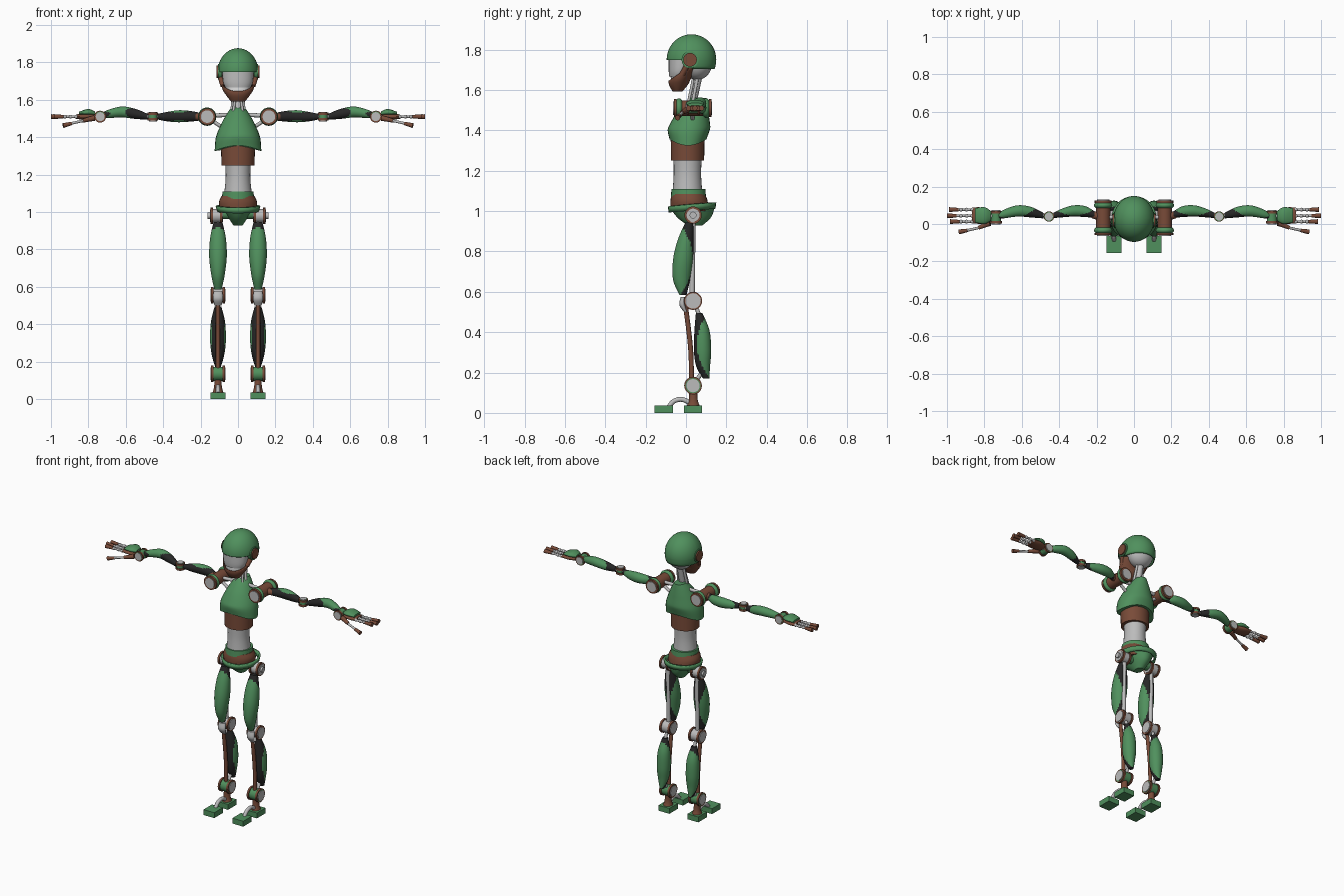
import bpy
import bmesh
import math
from mathutils import Vector

if "Cube" in bpy.data.objects:
    bpy.data.objects.remove(bpy.data.objects["Cube"])


def make_material(name, colour):
    mat = bpy.data.materials.new(name)
    mat.use_nodes = True
    mat.diffuse_color = (*colour, 1)
    mat.node_tree.nodes["Principled BSDF"].inputs["Base Color"].default_value = (*colour, 1)
    return mat


GREEN = make_material("armour green", (0.08, 0.28, 0.11))
BROWN = make_material("copper brown", (0.19, 0.07, 0.04))
GREY = make_material("light grey", (0.5, 0.5, 0.5))
BLACK = make_material("muscle black", (0.02, 0.02, 0.02))
WHITE = make_material("tooth white", (0.8, 0.8, 0.8))


def finish(name, bm, mat, mirror=False, shell=0, second=None, rule=None):
    """Turn a bmesh into a named object; rule picks faces for the second colour."""
    bmesh.ops.recalc_face_normals(bm, faces=bm.faces)
    for face in bm.faces:
        face.smooth = True
        if rule and rule(face.calc_center_median()):
            face.material_index = 1
    mesh = bpy.data.meshes.new(name)
    bm.to_mesh(mesh)
    bm.free()
    mesh.set_sharp_from_angle(angle=math.radians(35))
    mesh.materials.append(mat)
    if second:
        mesh.materials.append(second)
    obj = bpy.data.objects.new(name, mesh)
    bpy.context.collection.objects.link(obj)
    if shell:
        mod = obj.modifiers.new("thickness", "SOLIDIFY")
        mod.thickness = shell
    if mirror:
        obj.modifiers.new("mirror", "MIRROR").use_clip = False
        obj.modifiers["mirror"].use_mirror_merge = False
    return obj


def blend(rows, steps):
    """Catmull-Rom resampling of a list of number rows."""
    out = []
    for i in range(len(rows) - 1):
        quad = [rows[max(0, min(len(rows) - 1, i + k))] for k in (-1, 0, 1, 2)]
        for s in range(steps):
            t = s / steps
            out.append([b + 0.5 * t * (c - a + t * (2 * a - 5 * b + 4 * c - d + t * (3 * (b - c) + d - a)))
                        for a, b, c, d in zip(*quad)])
    return out + [rows[-1]]


def loft_bm(rows, axis="z", steps=5, sides=28, caps=True):
    """Elliptic rings: rows are x, y, z, then the two radii across the axis."""
    bm = bmesh.new()
    rings = []
    for x, y, z, a, b in blend(rows, steps):
        ring = []
        for k in range(sides):
            u = a * math.cos(math.tau * k / sides)
            v = b * math.sin(math.tau * k / sides)
            offset = {"z": (u, v, 0), "x": (0, u, v), "y": (u, 0, v)}[axis]
            ring.append(bm.verts.new(Vector((x, y, z)) + Vector(offset)))
        rings.append(ring)
    for low, high in zip(rings, rings[1:]):
        for k in range(sides):
            j = (k + 1) % sides
            bm.faces.new((low[k], low[j], high[j], high[k]))
    if caps:
        bm.faces.new(rings[0])
        bm.faces.new(rings[-1])
    return bm


def loft(name, rows, mat, axis="z", steps=5, **options):
    return finish(name, loft_bm(rows, axis, steps), mat, **options)


def rod(name, start, end, r, mat, r2=None, mirror=True):
    p, q = Vector(start), Vector(end)
    bm = bmesh.new()
    bmesh.ops.create_cone(bm, cap_ends=True, segments=20, radius1=r,
                          radius2=r if r2 is None else r2, depth=(q - p).length)
    bm.transform((q - p).to_track_quat("Z", "Y").to_matrix().to_4x4())
    bmesh.ops.translate(bm, verts=bm.verts, vec=(p + q) / 2)
    return finish(name, bm, mat, mirror)


def ball(name, centre, radii, mat, mirror=False):
    bm = bmesh.new()
    bmesh.ops.create_uvsphere(bm, u_segments=28, v_segments=18, radius=1)
    bmesh.ops.scale(bm, verts=bm.verts, vec=radii)
    bmesh.ops.translate(bm, verts=bm.verts, vec=centre)
    return finish(name, bm, mat, mirror)


def block(name, centre, size, mat):
    bm = bmesh.new()
    bmesh.ops.create_cube(bm, size=1)
    bmesh.ops.scale(bm, verts=bm.verts, vec=size)
    bmesh.ops.translate(bm, verts=bm.verts, vec=centre)
    return finish(name, bm, mat, mirror=True)


def joint(name, centre, axis, r, half, core):
    """Hinge drum with a brown rim and grey cap on both ends."""
    c, d = Vector(centre), Vector(axis)
    rod(name + "_drum", c - d * half, c + d * half, r * 0.85, core)
    for end, sign in (("inner", -1), ("outer", 1)):
        tip = c + d * half * sign
        rod(f"{name}_{end}_rim", tip - d * 0.013 * sign, tip, r, BROWN)
        rod(f"{name}_{end}_cap", tip, tip + d * 0.004 * sign, r * 0.75, GREY)


# Helmet: a dome cut level over the face and lower at the back
bm = bmesh.new()
bmesh.ops.create_uvsphere(bm, u_segments=36, v_segments=24, radius=1)
bmesh.ops.scale(bm, verts=bm.verts, vec=(0.103, 0.117, 0.12))
bmesh.ops.translate(bm, verts=bm.verts, vec=(0, 0.027, 1.75))
for point, normal in (((0, 0, 1.748), (0, 0, 1)), ((0, 0.03, 0), (0, 1, 0)), ((0, 0, 1.705), (0, 0, 1))):
    bmesh.ops.bisect_plane(bm, geom=bm.verts[:] + bm.edges[:] + bm.faces[:], plane_co=point, plane_no=normal)
unwanted = [f for f in bm.faces if f.calc_center_median().z < (1.748 if f.calc_center_median().y < 0.03 else 1.705)]
bmesh.ops.delete(bm, geom=unwanted, context="FACES")
finish("helmet", bm, GREEN, shell=-0.006)

# Head
ball("skull", (0, 0.055, 1.735), (0.085, 0.075, 0.085), GREY)
loft("face", [(0, -0.035, 1.667, 0.068, 0.048), (0, -0.028, 1.70, 0.08, 0.058), (0, -0.02, 1.78, 0.085, 0.065)], GREY)
loft("teeth", [(0, -0.034, 1.635, 0.058, 0.04), (0, -0.034, 1.67, 0.066, 0.042)], WHITE, steps=1)
bm = loft_bm([(0, -0.042, 1.597, 0.035, 0.02), (0, -0.037, 1.63, 0.06, 0.042),
              (0, -0.028, 1.66, 0.078, 0.048), (0, 0, 1.71, 0.092, 0.055)], caps=False)
bmesh.ops.bisect_plane(bm, geom=bm.verts[:] + bm.edges[:] + bm.faces[:], plane_co=(0, -0.08, 1.645),
                       plane_no=(0, -0.75, 1), clear_outer=True)
bmesh.ops.holes_fill(bm, edges=[e for e in bm.edges if e.is_boundary and e.verts[0].co.z < 1.6], sides=0)
finish("jaw", bm, BROWN, shell=0.006)
rod("jaw_arms", (0.08, -0.02, 1.675), (0.1, 0.015, 1.74), 0.014, BROWN)
rod("ear_rims", (0.085, 0.02, 1.75), (0.108, 0.02, 1.75), 0.042, GREEN)
rod("ear_discs", (0.1, 0.02, 1.75), (0.116, 0.02, 1.75), 0.034, BROWN)

# Neck
rod("neck", (0, 0.03, 1.53), (0, 0.065, 1.69), 0.021, GREY, mirror=False)
rod("neck_side_rods", (0.035, 0.03, 1.52), (0.02, 0.06, 1.68), 0.008, GREY)
rod("neck_front_rods", (0.026, 0.01, 1.53), (0.01, 0.035, 1.65), 0.007, GREY)

# Chest shell: its lower edge arches at front and back
bm = loft_bm([(0, 0.01, 1.325, 0.125, 0.092), (0, 0.015, 1.40, 0.118, 0.105), (0, 0.028, 1.47, 0.09, 0.086),
              (0, 0.045, 1.525, 0.06, 0.062), (0, 0.06, 1.56, 0.035, 0.042)])
for v in bm.verts:
    v.co.z += 0.03 * max(0, 1 - (v.co.z - 1.325) / 0.1) * ((v.co.y - 0.01) / 0.09) ** 2
finish("chest_shell", bm, GREEN)

# Torso and pelvis
loft("midriff", [(0, 0.008, 1.25, 0.088, 0.082), (0, 0.008, 1.37, 0.092, 0.084)], BROWN, steps=1)
loft("waist", [(0, 0.007, 1.09, 0.075, 0.074), (0, 0.007, 1.18, 0.066, 0.068), (0, 0.008, 1.27, 0.068, 0.07)], GREY)
loft("waist_ring", [(0, 0.012, 1.07, 0.086, 0.087), (0, 0.012, 1.11, 0.083, 0.084)], GREEN, steps=1)
loft("pelvis", [(0, 0.02, 1.0, 0.095, 0.095), (0, 0.015, 1.05, 0.102, 0.092), (0, 0.012, 1.085, 0.088, 0.083)], BROWN)
loft("pelvis_bowl", [(0, 0.03, 1.025, 0.085, 0.113), (0, 0.04, 0.97, 0.052, 0.085), (0, 0.045, 0.928, 0.024, 0.035)], GREEN)
bm = loft_bm([(0, 0.03, 1.005, 0.112, 0.116), (0, 0.03, 1.035, 0.12, 0.12)], steps=1, caps=False)
for v in bm.verts:
    v.co.z += 0.08 * v.co.y - 0.005
finish("belt", bm, GREEN, shell=0.012)

# Hips and legs
LEG = 0.107
X_AXIS, Y_AXIS, Z_AXIS = (1, 0, 0), (0, 1, 0), (0, 0, 1)
rod("hip_brackets", (0.03, 0.035, 0.99), (0.1, 0.035, 0.99), 0.028, GREEN)
joint("hip", (0.115, 0.035, 0.98), X_AXIS, 0.043, 0.032, GREY)
rod("hip_pins", (0.14, 0.035, 0.98), (0.163, 0.035, 0.98), 0.017, GREY)
rod("thigh_bones", (LEG, 0.035, 0.98), (LEG, 0.03, 0.55), 0.013, GREY)
loft("thighs", [(LEG, 0.018, 0.945, 0.024, 0.02), (LEG, 0, 0.86, 0.042, 0.04), (LEG, -0.014, 0.76, 0.047, 0.05),
                (LEG, -0.022, 0.66, 0.035, 0.042), (LEG, -0.015, 0.585, 0.019, 0.018)], GREEN, mirror=True, steps=8,
     second=BLACK, rule=lambda c: c.y > 0.034 - 2 * (c.z - 0.76) ** 2)
joint("knee", (LEG, 0.035, 0.555), X_AXIS, 0.045, 0.037, GREY)
loft("kneecaps", [(LEG, -0.002, 0.50, 0.018, 0.008), (LEG, -0.018, 0.535, 0.027, 0.015),
                  (LEG, -0.014, 0.575, 0.024, 0.012)], GREY, mirror=True)
rod("upper_calf_links", (LEG, 0.04, 0.55), (LEG, 0.075, 0.46), 0.01, GREY)
rod("lower_calf_links", (LEG, 0.09, 0.22), (LEG, 0.04, 0.14), 0.01, GREY)
loft("calves", [(LEG, 0.065, 0.495, 0.018, 0.016), (LEG, 0.079, 0.41, 0.038, 0.037), (LEG, 0.082, 0.31, 0.042, 0.043),
                (LEG, 0.085, 0.23, 0.032, 0.034), (LEG, 0.1, 0.17, 0.014, 0.016)], GREEN, mirror=True, steps=8,
     second=BLACK, rule=lambda c: c.y < 0.055 + 2.2 * (c.z - 0.34) ** 2)
joint("ankle", (LEG, 0.035, 0.135), X_AXIS, 0.044, 0.037, GREEN)
loft("ankle_posts", [(LEG, 0.036, 0.03, 0.031, 0.035), (LEG, 0.036, 0.065, 0.021, 0.022),
                     (LEG, 0.036, 0.13, 0.017, 0.02)], BROWN, mirror=True)
block("heels", (LEG, 0.035, 0.018), (0.08, 0.09, 0.036), GREEN)
block("toes", (LEG, -0.11, 0.018), (0.08, 0.09, 0.036), GREEN)


def tube(name, path, r, mat):
    curve = bpy.data.curves.new(name, "CURVE")
    curve.dimensions = "3D"
    curve.bevel_depth = r
    curve.use_fill_caps = True
    points = blend(path, 6)
    spline = curve.splines.new("POLY")
    spline.points.add(len(points) - 1)
    for slot, p in zip(spline.points, points):
        slot.co = (*p, 1)
    curve.materials.append(mat)
    bpy.context.collection.objects.link(bpy.data.objects.new(name, curve))


for label, side in (("left", LEG), ("right", -LEG)):
    tube(label + "_shin", [(side, -0.004, 0.54), (side, 0.012, 0.42), (side, 0.024, 0.3), (side, 0.028, 0.15)], 0.012, BROWN)
    tube(label + "_foot_arch", [(side, -0.085, 0.03), (side, -0.06, 0.058), (side, -0.02, 0.067), (side, 0.02, 0.05)], 0.012, GREY)

# Shoulders
rod("lower_collar_rods", (0.05, 0.03, 1.43), (0.155, 0.035, 1.50), 0.01, GREY)
rod("upper_collar_rods", (0.03, 0.04, 1.52), (0.155, 0.035, 1.515), 0.011, GREY)
joint("shoulder", (0.165, 0.033, 1.51), Y_AXIS, 0.045, 0.093, BROWN)
for place, y in (("front", -0.034), ("back", 0.1)):
    ball(place + "_shoulder_pads", (0.165, y, 1.51), (0.049, 0.024, 0.049), GREEN, mirror=True)
rod("shoulder_sockets", (0.17, 0.04, 1.51), (0.225, 0.05, 1.51), 0.027, BROWN, r2=0.018)

# Arms
loft("upper_arms", [(0.21, 0.05, 1.51, 0.017, 0.022), (0.26, 0.066, 1.512, 0.029, 0.029), (0.32, 0.07, 1.512, 0.03, 0.032),
                    (0.38, 0.06, 1.51, 0.024, 0.025), (0.43, 0.046, 1.51, 0.014, 0.015)], GREEN, "x", 8, mirror=True,
     second=BLACK, rule=lambda c: c.y < 0.045 + 3 * (c.x - 0.32) ** 2)
joint("elbow", (0.455, 0.04, 1.51), Z_AXIS, 0.028, 0.021, GREEN)
rod("elbow_links", (0.41, 0.045, 1.51), (0.51, 0.045, 1.51), 0.01, GREY)
loft("forearms", [(0.485, 0.045, 1.51, 0.015, 0.016), (0.55, 0.063, 1.525, 0.028, 0.027), (0.62, 0.07, 1.535, 0.03, 0.029),
                  (0.69, 0.055, 1.525, 0.024, 0.023), (0.735, 0.038, 1.514, 0.012, 0.013)], GREEN, "x", 8, mirror=True,
     second=BLACK, rule=lambda c: c.y < 0.03 + 3 * (c.x - 0.66) ** 2)
joint("wrist", (0.737, 0.036, 1.51), Y_AXIS, 0.032, 0.034, GREEN)
rod("wrist_links", (0.74, 0.04, 1.51), (0.79, 0.045, 1.51), 0.014, GREY)

# Hands
loft("palms", [(0.77, 0.042, 1.51, 0.032, 0.015), (0.82, 0.045, 1.51, 0.044, 0.017),
               (0.865, 0.046, 1.51, 0.042, 0.012)], BROWN, "x", mirror=True)
loft("hand_plates", [(0.765, 0.043, 1.527, 0.026, 0.01), (0.8, 0.045, 1.533, 0.045, 0.018),
                     (0.85, 0.046, 1.527, 0.038, 0.009)], GREEN, "x", mirror=True)
for label, y, tip in (("fore", 0.013, 0.985), ("middle", 0.044, 1.0), ("ring", 0.077, 0.99)):
    rod(label + "_fingers", (0.85, y, 1.51), (tip - 0.045, y, 1.51), 0.007, GREY)
    for k in range(3):
        ball(f"{label}_knuckles_{k}", (0.865 + 0.03 * k, y, 1.51), (0.011, 0.01, 0.01), GREY, mirror=True)
    rod(label + "_fingertips", (tip - 0.052, y, 1.51), (tip, y, 1.51), 0.009, BROWN, r2=0.013)
rod("thumb_bases", (0.77, 0.005, 1.502), (0.83, -0.02, 1.488), 0.015, BROWN, r2=0.01)
rod("thumbs", (0.82, -0.018, 1.49), (0.9, -0.036, 1.472), 0.007, GREY)
rod("thumb_tips", (0.89, -0.034, 1.474), (0.935, -0.042, 1.462), 0.009, BROWN, r2=0.013)
